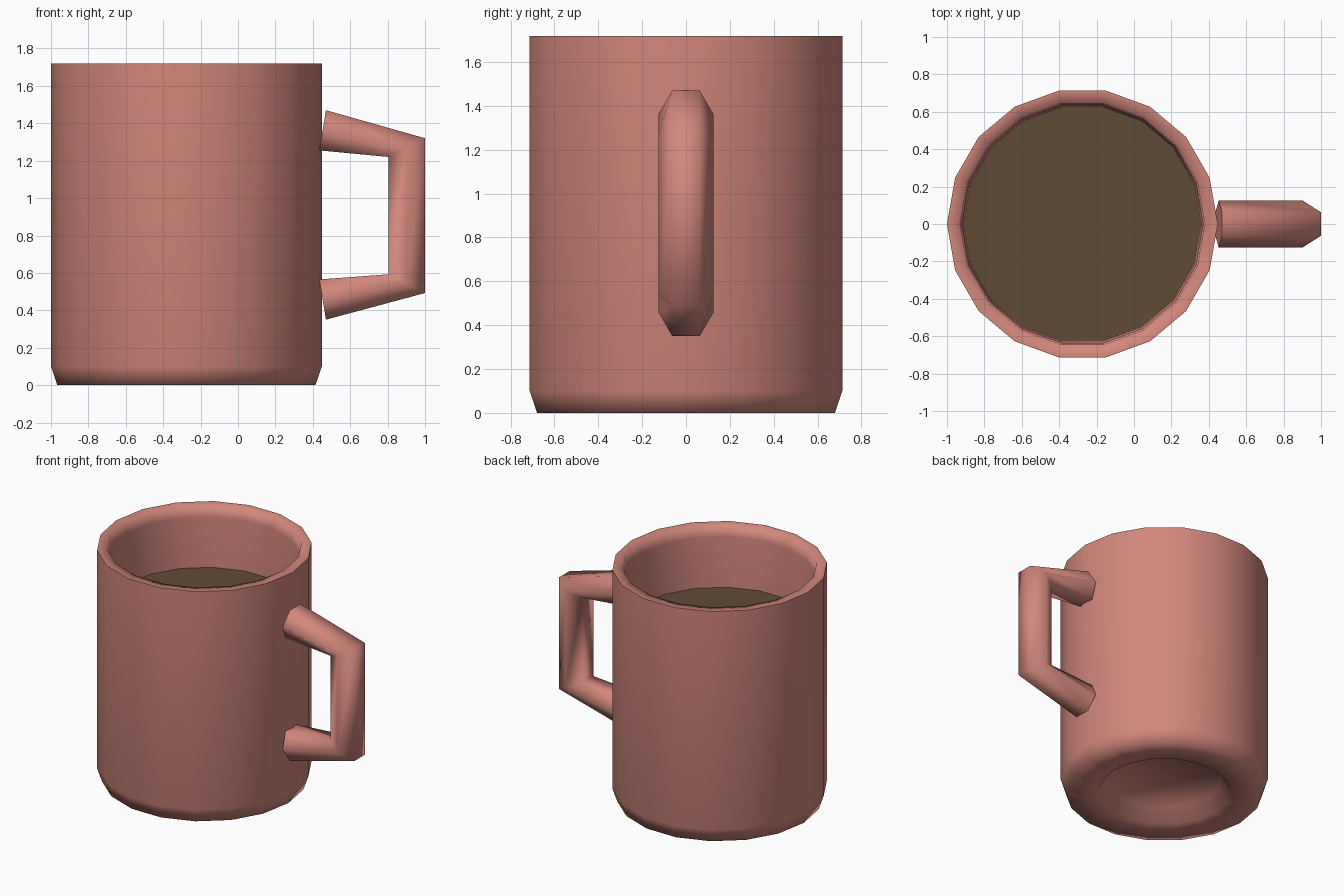
import bpy, bmesh, math
from mathutils import Vector

cube = bpy.data.objects.get("Cube")
if cube:
    bpy.data.objects.remove(cube, do_unlink=True)

SIDES = 18
AXIS = Vector((-0.276, 0, 0))


def material(name, colour):
    mat = bpy.data.materials.new(name)
    mat.use_nodes = True
    mat.diffuse_color = colour
    bsdf = next(n for n in mat.node_tree.nodes if n.type == 'BSDF_PRINCIPLED')
    bsdf.inputs["Base Color"].default_value = colour
    return mat


def loft(name, rings, mat):
    """Skin closed rings of points in order and cap both ends."""
    bm = bmesh.new()
    loops = [[bm.verts.new(p) for p in ring] for ring in rings]
    for a, b in zip(loops, loops[1:]):
        for i in range(len(a)):
            j = (i + 1) % len(a)
            bm.faces.new((a[i], a[j], b[j], b[i]))
    bm.faces.new(loops[0])
    if len(loops) > 1:
        bm.faces.new(loops[-1])
        bmesh.ops.recalc_face_normals(bm, faces=bm.faces)
    mesh = bpy.data.meshes.new(name)
    bm.to_mesh(mesh)
    bm.free()
    mesh.materials.append(mat)
    obj = bpy.data.objects.new(name, mesh)
    bpy.context.collection.objects.link(obj)
    bpy.ops.object.select_all(action='DESELECT')
    obj.select_set(True)
    bpy.context.view_layer.objects.active = obj
    bpy.ops.object.shade_smooth_by_angle(angle=math.radians(85))
    return obj


def circle(radius, z):
    turns = [math.tau * i / SIDES for i in range(SIDES)]
    return [AXIS + Vector((radius * math.cos(t), radius * math.sin(t), z)) for t in turns]


clay = material("clay_pink", (0.64, 0.245, 0.2, 1))
coffee = material("coffee_brown", (0.12, 0.07, 0.037, 1))

# Mug body: recessed foot, chamfered base, straight wall, rim, inner wall
profile = [(0.40, 0.1), (0.46, 0), (0.69, 0), (0.724, 0.1), (0.724, 1.72),
           (0.655, 1.72), (0.645, 1.64), (0.635, 1.27), (0.62, 0.2)]
loft("mug_body", [circle(r, z) for r, z in profile], clay)

# Drink surface
loft("drink", [circle(0.637, 1.27)], coffee)

# Handle: hexagonal bar with mitred corners; each station has a centre and half-height vector
stations = [((0.4525, 1.3625), (0.0175, 0.1075)), ((0.9025, 1.27), (0.0975, 0.05)),
            ((0.9025, 0.5425), (0.0975, -0.05)), ((0.4525, 0.4575), (0.0175, -0.1075))]
bars = []
for (cx, cz), (ox, oz) in stations:
    ring = []
    for i in range(6):
        t = math.tau * i / 6
        s = math.sin(t) / math.sin(math.pi / 3)
        ring.append(Vector((cx + ox * s, 0.125 * math.cos(t), cz + oz * s)))
    bars.append(ring)
loft("handle", bars, clay)
